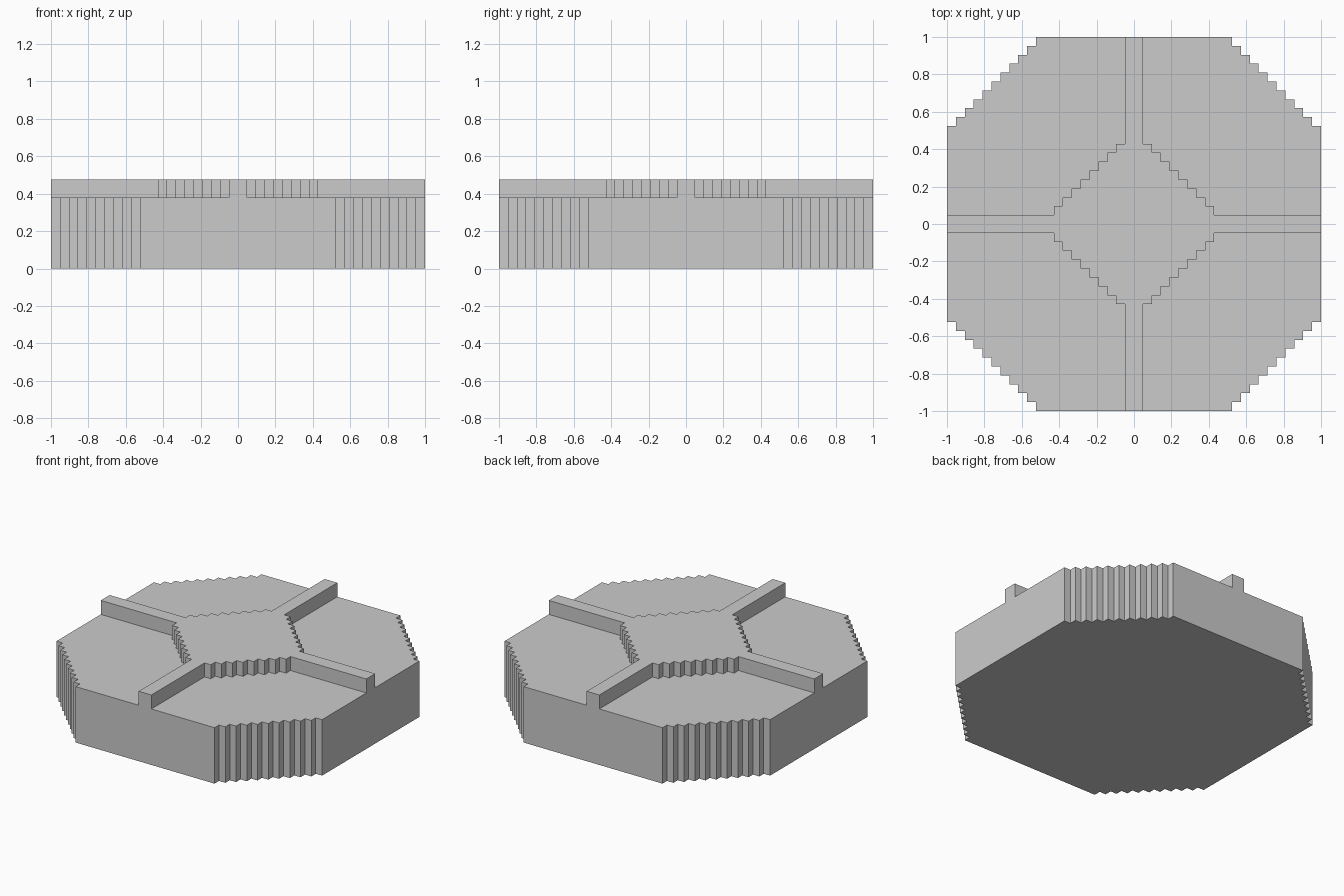
import bpy, bmesh

if "Cube" in bpy.data.objects:
    bpy.data.objects.remove(bpy.data.objects["Cube"])

CELL = 1 / 21            # stair step size; model is 42 cells wide
FLOOR, TOP = 8, 10       # heights in cells


def turn(p, k):
    """Rotate a plan point by k quarter turns."""
    x, y = p
    for _ in range(k):
        x, y = -y, x
    return x, y


# Stepped outline of one quadrant, counter-clockwise
outer = [(21, 1), (21, 11)]
for i in range(10):
    outer += [(20 - i, 11 + i), (20 - i, 12 + i)]
outer.append((11, 21)) if outer[-1] != (11, 21) else None
outer.append((1, 21))

# Stepped edge of the raised diamond and its arms, counter-clockwise
inner = [(21, 1), (9, 1)]
for i in range(8):
    inner.append((9 - i, 2 + i))
    if i < 7:
        inner.append((8 - i, 2 + i))
inner += [(1, 9), (1, 21)]

bm = bmesh.new()


def face(points):
    bm.faces.new([bm.verts.new((x * CELL, y * CELL, z * CELL)) for x, y, z in points])


def walls(path, z0, z1):
    for (ax, ay), (bx, by) in zip(path, path[1:]):
        face([(ax, ay, z0), (bx, by, z0), (bx, by, z1), (ax, ay, z1)])


bottom, top = [], []
for k in range(4):
    o = [turn(p, k) for p in outer]
    n = [turn(p, k) for p in inner]
    bottom += o
    top += n
    # Outer sides, raised sides and sunken floor of this quadrant
    walls(o, 0, FLOOR)
    walls(n, FLOOR, TOP)
    face([(x, y, FLOOR) for x, y in o + n[-2:0:-1]])
    # Full-height end of the arm
    a, b = turn((21, -1), k), turn((21, 1), k)
    face([(*a, 0), (*b, 0), (*b, FLOOR), (*b, TOP), (*a, TOP), (*a, FLOOR)])

# Underside and raised top
face([(x, y, 0) for x, y in reversed(bottom)])
face([(x, y, TOP) for x, y in top])

# Weld the pieces and merge coplanar faces
bmesh.ops.remove_doubles(bm, verts=bm.verts[:], dist=1e-4)
bmesh.ops.dissolve_limit(bm, angle_limit=0.01, verts=bm.verts[:], edges=bm.edges[:])
bmesh.ops.recalc_face_normals(bm, faces=bm.faces[:])

mesh = bpy.data.meshes.new("stepped_octagon_base")
bm.to_mesh(mesh)
bm.free()
bpy.context.collection.objects.link(bpy.data.objects.new("stepped_octagon_base", mesh))
